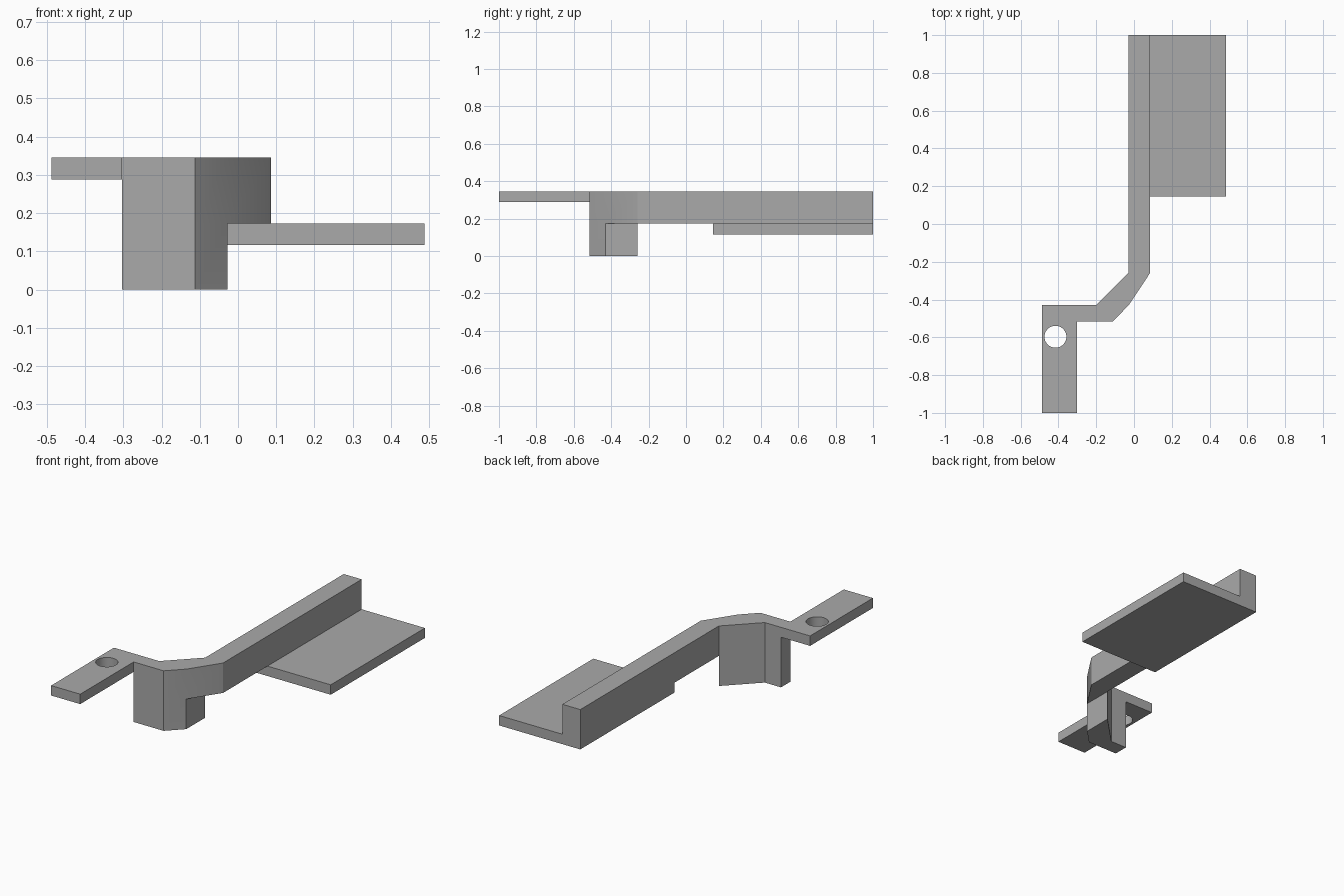
import bpy
import bmesh
from math import radians

cube = bpy.data.objects.get("Cube")
if cube:
    bpy.data.objects.remove(cube, do_unlink=True)

# One plain grey for the whole bracket
grey = bpy.data.materials.new("plain grey")
grey.use_nodes = True
colour = (0.4, 0.4, 0.4, 1)
grey.diffuse_color = colour
grey.node_tree.nodes["Principled BSDF"].inputs["Base Color"].default_value = colour


def prism(name, outline, bottom, top):
    """Extrude a counter-clockwise plan outline between two heights."""
    bm = bmesh.new()
    base = bm.faces.new([bm.verts.new((x, y, bottom)) for x, y in outline])
    result = bmesh.ops.extrude_face_region(bm, geom=[base])
    raised = [v for v in result["geom"] if isinstance(v, bmesh.types.BMVert)]
    bmesh.ops.translate(bm, verts=raised, vec=(0, 0, top - bottom))
    bmesh.ops.recalc_face_normals(bm, faces=bm.faces)
    mesh = bpy.data.meshes.new(name)
    bm.to_mesh(mesh)
    bm.free()
    mesh.materials.append(grey)
    obj = bpy.data.objects.new(name, mesh)
    bpy.context.collection.objects.link(obj)
    return obj


def rectangle(x0, x1, y0, y1):
    return [(x0, y0), (x1, y0), (x1, y1), (x0, y1)]


def combine(target, tool, operation):
    """Apply a boolean to the target and discard the tool."""
    mod = target.modifiers.new(operation.lower(), "BOOLEAN")
    mod.operation = operation
    mod.solver = "EXACT"
    mod.object = tool
    bpy.context.view_layer.objects.active = target
    bpy.ops.object.modifier_apply(modifier=mod.name)
    bpy.data.objects.remove(tool, do_unlink=True)


# Heights of the levels
TOP, TAB_BOTTOM, ARM_BOTTOM, SHELF_BOTTOM = 0.345, 0.288, 0.173, 0.116
# Plan lines
LEFT, RIGHT, ARM_IN, ARM_OUT, TAB_EDGE = -0.488, 0.488, -0.028, 0.086, -0.303
BEND_FRONT, BEND_BACK, BEND_END = -0.515, -0.43, -0.258

# Long arm with its cranked end
bracket = prism("bracket", [
    (TAB_EDGE, BEND_FRONT), (-0.112, BEND_FRONT), (ARM_IN, BEND_BACK),
    (ARM_OUT, BEND_END), (ARM_OUT, 1), (ARM_IN, 1), (ARM_IN, BEND_END),
    (-0.2, BEND_BACK), (TAB_EDGE, BEND_BACK)], ARM_BOTTOM, TOP)

# Deep foot under the crank
foot = prism("foot", [
    (TAB_EDGE, BEND_FRONT), (-0.112, BEND_FRONT), (ARM_IN, BEND_BACK),
    (ARM_IN, BEND_END), (-0.2, BEND_BACK), (TAB_EDGE, BEND_BACK)], 0, ARM_BOTTOM)

# Flat shelf under the arm and mounting tab at the front
shelf = prism("shelf", rectangle(ARM_IN, RIGHT, 0.145, 1), SHELF_BOTTOM, ARM_BOTTOM)
tab = prism("tab", rectangle(LEFT, TAB_EDGE, -1, BEND_BACK), TAB_BOTTOM, TOP)
for part in (foot, shelf, tab):
    combine(bracket, part, "UNION")

# Round hole through the tab
bpy.ops.mesh.primitive_cylinder_add(vertices=48, radius=0.058, depth=0.3,
                                    location=(-0.416, -0.597, 0.316))
hole = bpy.context.object
hole.hide_render = True
hole.data.materials.append(grey)
combine(bracket, hole, "DIFFERENCE")

# Smooth the hole and the shallow bend, keep other edges crisp
bpy.ops.object.select_all(action="DESELECT")
bracket.select_set(True)
bpy.context.view_layer.objects.active = bracket
bpy.ops.object.shade_smooth_by_angle(angle=radians(30))
